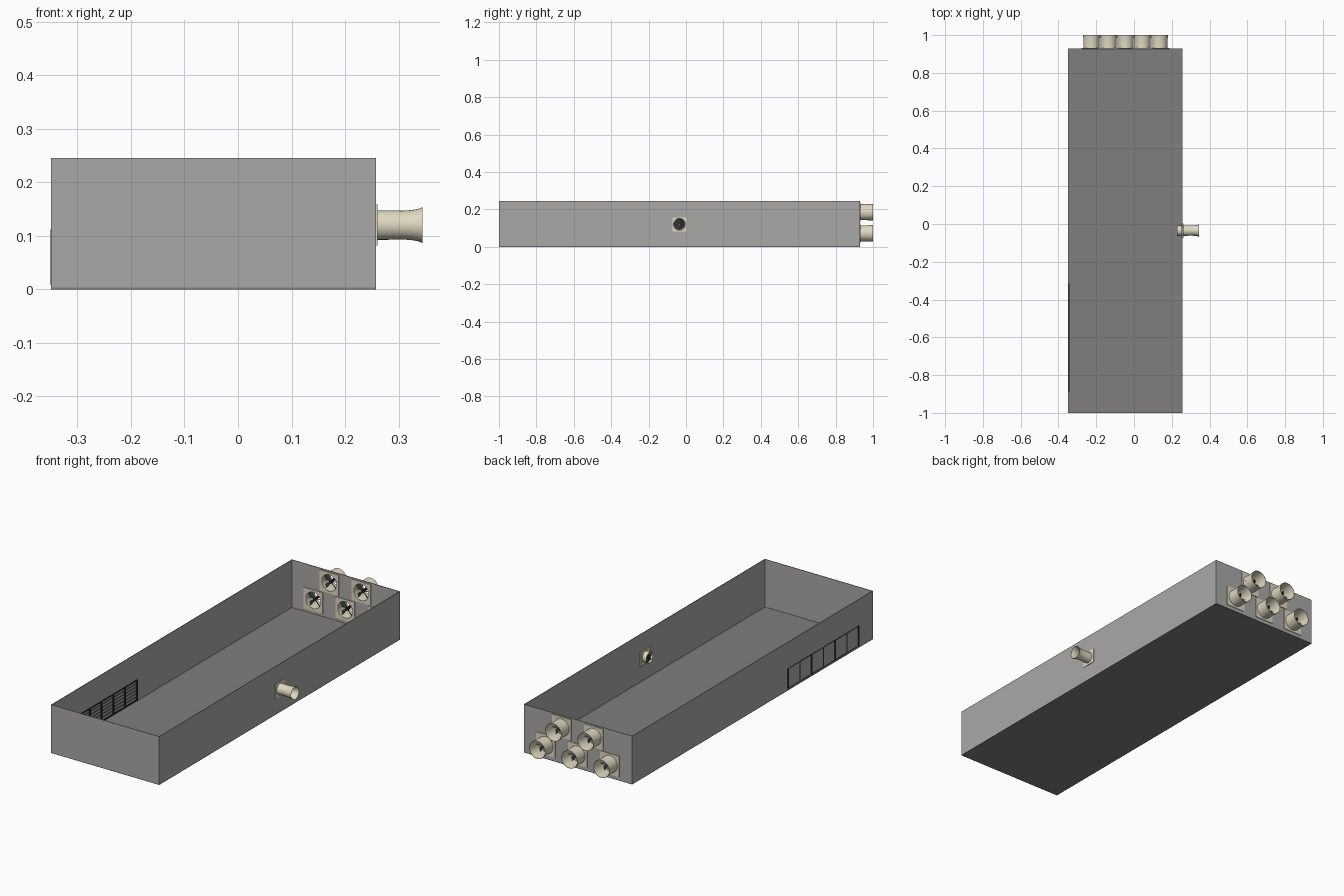
import bpy, bmesh, math
from mathutils import Matrix, Vector

if "Cube" in bpy.data.objects:
    bpy.data.objects.remove(bpy.data.objects["Cube"])


def material(name, rgb):
    m = bpy.data.materials.new(name)
    m.diffuse_color = (*rgb, 1)
    m.use_nodes = True
    m.node_tree.nodes["Principled BSDF"].inputs["Base Color"].default_value = m.diffuse_color
    return m


WALL = material("wall grey", (0.40, 0.395, 0.385))
FLOOR = material("floor grey", (0.215, 0.21, 0.205))
CREAM = material("fan cream", (0.74, 0.69, 0.53))
DARK = material("dark metal", (0.03, 0.03, 0.03))
SLAT = material("slat grey", (0.12, 0.12, 0.12))
LIGHT = material("light metal", (0.55, 0.55, 0.55))
N = 32


def finish(name, bm, mat, frame=Matrix(), smooth=False):
    bmesh.ops.recalc_face_normals(bm, faces=bm.faces)
    me = bpy.data.meshes.new(name)
    bm.to_mesh(me)
    bm.free()
    ob = bpy.data.objects.new(name, me)
    bpy.context.collection.objects.link(ob)
    ob.matrix_world = frame
    me.materials.append(mat)
    if smooth:
        bpy.ops.object.select_all(action='DESELECT')
        ob.select_set(True)
        bpy.context.view_layer.objects.active = ob
        bpy.ops.object.shade_smooth_by_angle(angle=math.radians(35))
    return ob


def add_box(bm, lo, hi):
    lo, hi = Vector(lo), Vector(hi)
    m = Matrix.Translation((lo + hi) / 2) @ Matrix.Diagonal((*(hi - lo), 1))
    bmesh.ops.create_cube(bm, size=1, matrix=m)


def box(name, lo, hi, mat):
    bm = bmesh.new()
    add_box(bm, lo, hi)
    return finish(name, bm, mat)


def skin(name, loops, mat, frame, smooth=False):
    """Closed ring skinned through loops of (radius, depth, is_square)."""
    bm = bmesh.new()
    rings = []
    for r, z, square in loops:
        ring = []
        for i in range(N):
            c, s = math.cos(math.tau * i / N), math.sin(math.tau * i / N)
            k = r / max(abs(c), abs(s)) if square else r
            ring.append(bm.verts.new((c * k, s * k, z)))
        rings.append(ring)
    for a, b in zip(rings, rings[1:] + rings[:1]):
        for i in range(N):
            j = (i + 1) % N
            bm.faces.new((a[i], a[j], b[j], b[i]))
    return finish(name, bm, mat, frame, smooth)


def rod(name, r, z0, z1, mat, frame):
    bm = bmesh.new()
    bmesh.ops.create_cone(bm, cap_ends=True, segments=N, radius1=r, radius2=r,
                          depth=z1 - z0, matrix=Matrix.Translation((0, 0, (z0 + z1) / 2)))
    return finish(name, bm, mat, frame, True)


def fan(name, frame, plate, profile, blades, blade_z, width, pitch, wall):
    """Fan with its axis on local +z (outward), wall outer face at z = 0."""
    r0 = profile[0][0]
    # square mounting plate with round opening
    skin(name + "_plate", [(plate, -0.007, True), (plate, 0.003, True),
                           (r0, 0.003, False), (r0, -0.007, False)], CREAM, frame)
    # flared shroud, thin walled
    outer = [(r, z, False) for r, z in profile]
    inner = [(r - 0.0015, z, False) for r, z in reversed(profile)]
    skin(name + "_shroud", outer + inner, CREAM, frame, True)
    # pitched blades
    bm = bmesh.new()
    reach = r0 - 0.003
    for i in range(blades):
        turn = (Matrix.Translation((0, 0, blade_z))
                @ Matrix.Rotation(math.tau * (i + 0.5) / blades, 4, 'Z')
                @ Matrix.Rotation(pitch, 4, 'X'))
        pts = [(0.003, -width * 0.3), (reach, -width * 0.5),
               (reach, width * 0.5), (0.003, width * 0.3)]
        bm.faces.new([bm.verts.new(turn @ Vector((x, y, 0))) for x, y in pts])
    finish(name + "_blades", bm, DARK, frame)
    # hub and motor support
    rod(name + "_hub", r0 * 0.18, blade_z - 0.005, blade_z + 0.007, DARK, frame)
    bm = bmesh.new()
    add_box(bm, (-r0, -0.0015, blade_z + 0.008), (r0, 0.0015, blade_z + 0.011))
    finish(name + "_support", bm, LIGHT, frame)
    # opening through the wall
    cutter = rod(name + "_cutter", r0 - 0.0008, -0.04, 0.03, WALL, frame)
    cutter.hide_render = True
    cutter.hide_viewport = True
    cutter.display_type = 'WIRE'
    mod = wall.modifiers.new(name + "_opening", 'BOOLEAN')
    mod.operation = 'DIFFERENCE'
    mod.solver = 'EXACT'
    mod.object = cutter


# open-topped building shell
X0, X1, Y0, Y1, H, T = -0.349, 0.258, -1.0, 0.93, 0.245, 0.003
box("floor", (X0, Y0, 0), (X1, Y1, T), FLOOR)
box("front_wall", (X0, Y0, T), (X1, Y0 + T, H), WALL)
back = box("back_wall", (X0, Y1 - T, T), (X1, Y1, H), WALL)
box("left_wall", (X0, Y0 + T, T), (X0 + T, Y1 - T, H), WALL)
right = box("right_wall", (X1 - T, Y0 + T, T), (X1, Y1 - T, H), WALL)

# five large fans on the back wall, three below and two above
to_back = Matrix.Rotation(-math.pi / 2, 4, 'X')
spots = [(-0.225, 0.072), (-0.045, 0.072), (0.135, 0.072), (-0.135, 0.185), (0.045, 0.185)]
for i, (x, z) in enumerate(spots):
    fan(f"back_fan_{i + 1}", Matrix.Translation((x, Y1, z)) @ to_back, 0.053,
        [(0.043, -0.006), (0.0425, 0.03), (0.0435, 0.052), (0.045, 0.07)],
        4, 0.008, 0.02, 0.6, back)

# small fan on the right wall
fan("side_fan", Matrix.Translation((X1, -0.035, 0.12)) @ Matrix.Rotation(math.pi / 2, 4, 'Y'),
    0.038,
    [(0.0275, -0.03), (0.0275, 0.02), (0.0268, 0.048), (0.028, 0.066), (0.030, 0.078), (0.0335, 0.087)],
    6, -0.02, 0.024, 0.35, right)

# air inlet on the left wall: six framed bays with slats inside
GY0, GY1, GZ0, GZ1 = -0.885, -0.32, 0.010, 0.110
bm = bmesh.new()
for i in range(7):
    y = GY0 + (GY1 - GY0) * i / 6
    add_box(bm, (X0 - 0.001, y - 0.004, GZ0), (X0 + 0.008, y + 0.004, GZ1))
for z in (GZ0, GZ1):
    add_box(bm, (X0 - 0.001, GY0 - 0.004, z - 0.002), (X0 + 0.008, GY1 + 0.004, z + 0.002))
finish("inlet_frame", bm, DARK)
bm = bmesh.new()
for k in range(1, 6):
    z = GZ0 + (GZ1 - GZ0) * k / 6
    add_box(bm, (X0 + T - 0.001, GY0, z - 0.002), (X0 + 0.006, GY1, z + 0.002))
finish("inlet_slats", bm, SLAT)
